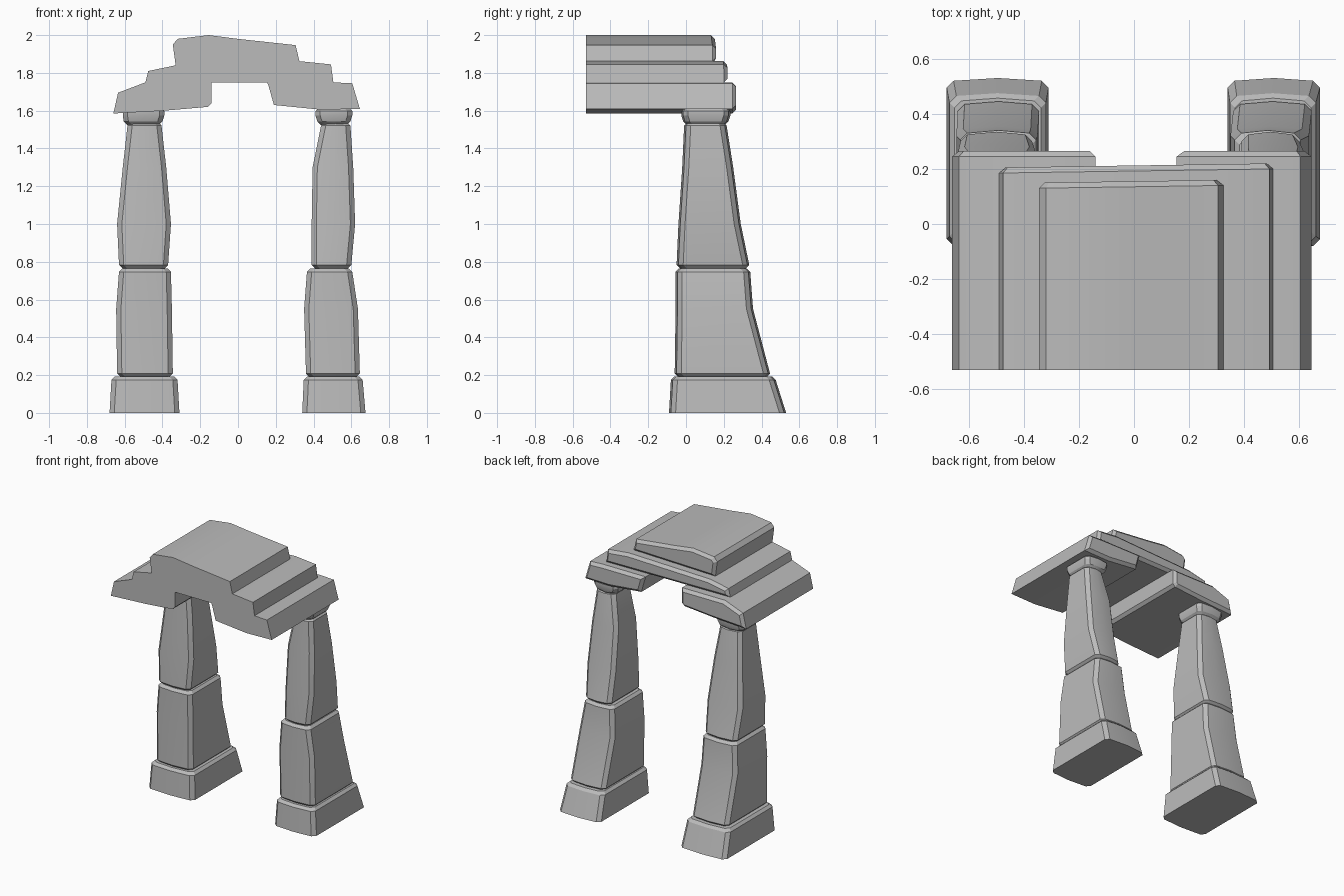
import bpy, bmesh

if "Cube" in bpy.data.objects:
    bpy.data.objects.remove(bpy.data.objects["Cube"], do_unlink=True)

stone_grey = bpy.data.materials.new("stone_grey")
stone_grey.use_nodes = True
GREY = (0.5, 0.5, 0.5, 1)
stone_grey.diffuse_color = GREY
stone_grey.node_tree.nodes["Principled BSDF"].inputs["Base Color"].default_value = GREY

FRONT = -0.53


def finish(name, bm):
    bmesh.ops.recalc_face_normals(bm, faces=bm.faces)
    mesh = bpy.data.meshes.new(name)
    bm.to_mesh(mesh)
    bm.free()
    obj = bpy.data.objects.new(name, mesh)
    bpy.context.collection.objects.link(obj)
    mesh.materials.append(stone_grey)
    bpy.ops.object.select_all(action="DESELECT")
    obj.select_set(True)
    bpy.context.view_layer.objects.active = obj
    bpy.ops.object.shade_smooth_by_angle(angle=0.4)
    return obj


def outline(x0, x1, y0, y1, inset=0.0, cut=0.025, bow=0.01):
    """Rectangle with clipped corners and slightly bowed front and back."""
    x0, x1, y0, y1 = x0 + inset, x1 - inset, y0 + inset, y1 - inset
    xm = (x0 + x1) / 2
    f, b = y0 + bow, y1 - bow
    return [(x0 + cut, f), (xm, y0), (x1 - cut, f), (x1, f + cut),
            (x1, b - cut), (x1 - cut, b), (xm, y1), (x0 + cut, b),
            (x0, b - cut), (x0, f + cut)]


def stone(name, rings, edge=0.018, flat_base=False):
    """Loft rings of (z, x0, x1, y0, y1), with worn top and bottom edges."""
    levels = [(r[0], r[1:], 0) for r in rings]
    z, box, _ = levels[-1]
    levels[-1] = (z - edge, box, 0)
    levels.append((z, box, edge))
    if not flat_base:
        z, box, _ = levels[0]
        levels[0] = (z + edge, box, 0)
        levels.insert(0, (z, box, edge))
    bm = bmesh.new()
    loops = [[bm.verts.new((x, y, z)) for x, y in outline(*box, inset=i)]
             for z, box, i in levels]
    for a, b in zip(loops, loops[1:]):
        for k in range(len(a)):
            n = (k + 1) % len(a)
            bm.faces.new((a[k], a[n], b[n], b[k]))
    bm.faces.new(loops[0])
    bm.faces.new(loops[-1])
    return finish(name, bm)


def slab(name, profile, back_left, back_right, edge=0.02):
    """Extrude an x-z profile to the back and wear its rear edges."""
    bm = bmesh.new()
    lo = min(p[0] for p in profile)
    hi = max(p[0] for p in profile)
    front = [bm.verts.new((x, FRONT, z)) for x, z in profile]
    rear = [bm.verts.new((x, back_left + (back_right - back_left) * (x - lo) / (hi - lo), z))
            for x, z in profile]
    for k in range(len(front)):
        n = (k + 1) % len(front)
        bm.faces.new((front[k], front[n], rear[n], rear[k]))
    bm.faces.new(front)
    cap = bm.faces.new(rear)
    bmesh.ops.recalc_face_normals(bm, faces=bm.faces)
    bmesh.ops.bevel(bm, geom=list(cap.edges), offset=edge, segments=1,
                    affect="EDGES", profile=0.5)
    return finish(name, bm)


# Depth of every pillar level, shared by both pillars: height, front, back
BASE = [(0, -0.09, 0.53), (0.192, -0.08, 0.475)]
LOWER = [(0.19, -0.06, 0.445), (0.55, -0.055, 0.355), (0.765, -0.055, 0.34)]
UPPER = [(0.765, -0.05, 0.335), (1.0, -0.04, 0.29), (1.3, -0.02, 0.25), (1.54, -0.01, 0.215)]
CAP = [(1.525, -0.015, 0.225), (1.575, -0.025, 0.235), (1.615, -0.025, 0.235)]

# Width of each level, per pillar
WIDTHS = {
    "right": ([(-0.68, -0.31), (-0.67, -0.32)],
              [(-0.64, -0.345), (-0.645, -0.35), (-0.63, -0.355)],
              [(-0.63, -0.37), (-0.64, -0.355), (-0.61, -0.38), (-0.585, -0.405)],
              [(-0.605, -0.4), (-0.61, -0.39), (-0.61, -0.39)]),
    "left": ([(0.34, 0.675), (0.348, 0.66)],
             [(0.36, 0.645), (0.35, 0.635), (0.365, 0.605)],
             [(0.39, 0.6), (0.39, 0.62), (0.395, 0.61), (0.44, 0.595)],
             [(0.42, 0.595), (0.41, 0.605), (0.41, 0.605)]),
}

for side, widths in WIDTHS.items():
    for part, depths, spans in zip(("base", "lower_stone", "upper_stone", "cap"),
                                   (BASE, LOWER, UPPER, CAP), widths):
        rings = [(z, x0, x1, y0, y1) for (z, y0, y1), (x0, x1) in zip(depths, spans)]
        stone(f"{side}_pillar_{part}", rings, flat_base=(part == "base"))

# Stepped roof slabs
slab("right_roof_block", [(-0.66, 1.585), (-0.39, 1.6), (-0.16, 1.62), (-0.14, 1.64),
                          (-0.14, 1.75), (-0.49, 1.75), (-0.635, 1.695)], 0.265, 0.265)
slab("left_roof_block", [(0.19, 1.63), (0.44, 1.605), (0.645, 1.61), (0.605, 1.745),
                         (0.5, 1.75), (0.155, 1.75), (0.165, 1.72)], 0.265, 0.265)
slab("middle_roof_slab", [(-0.49, 1.75), (0.505, 1.75), (0.492, 1.845), (0.325, 1.862),
                          (-0.33, 1.84), (-0.475, 1.81)], 0.205, 0.22)
slab("top_roof_slab", [(-0.33, 1.84), (0.325, 1.862), (0.305, 1.947), (0, 1.98),
                       (-0.155, 2), (-0.32, 1.98), (-0.345, 1.95)], 0.15, 0.16)
